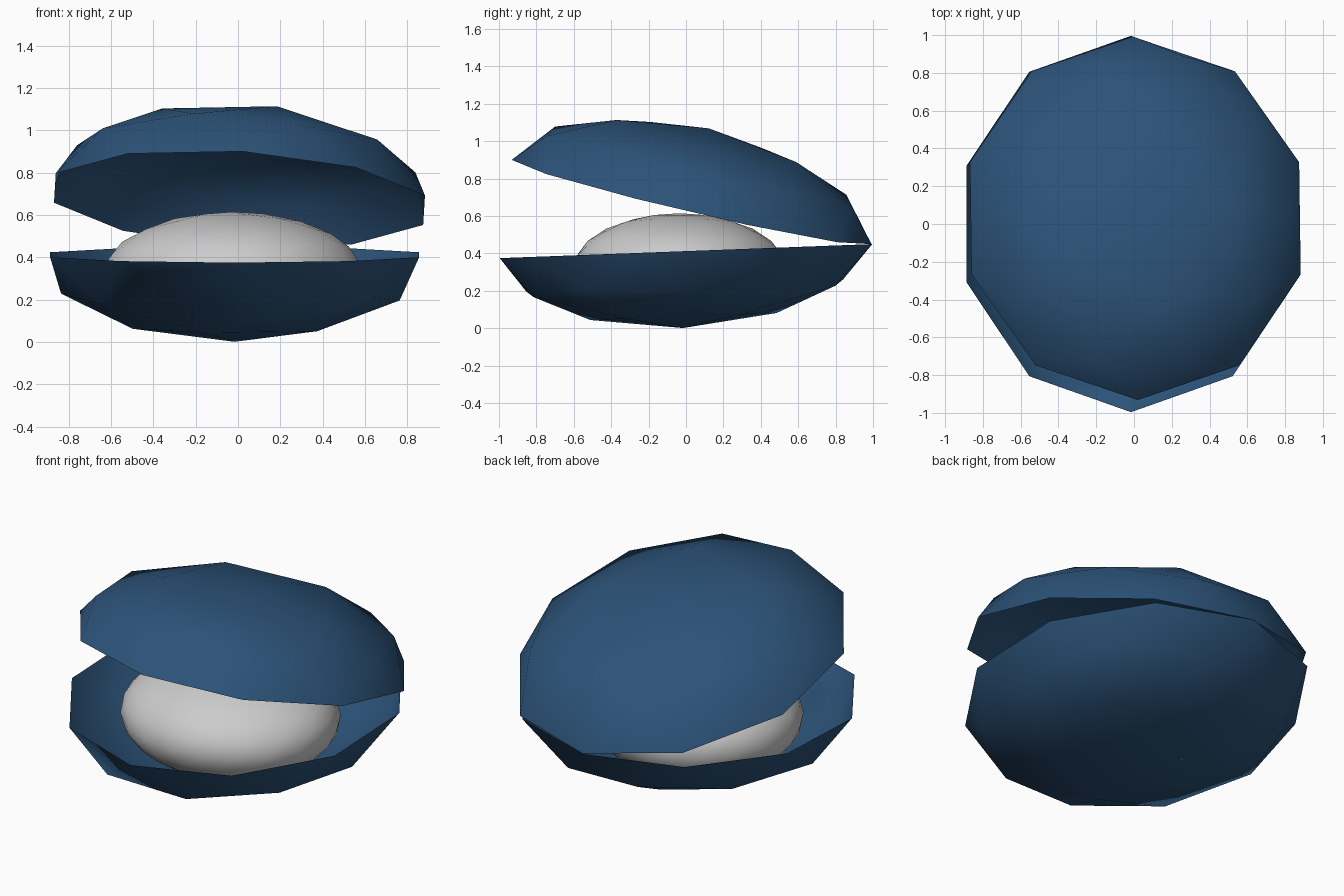
import bpy, bmesh, math
from mathutils import Matrix, Vector, Euler

if "Cube" in bpy.data.objects:
    bpy.data.objects.remove(bpy.data.objects["Cube"])

blue = bpy.data.materials.new("shell_blue")
blue.diffuse_color = (0.025, 0.086, 0.19, 1)
blue.use_nodes = True
blue.node_tree.nodes["Principled BSDF"].inputs["Base Color"].default_value = blue.diffuse_color


def ball(name, subdivisions):
    bpy.ops.mesh.primitive_ico_sphere_add(subdivisions=subdivisions, radius=1)
    ob = bpy.context.object
    ob.name = name
    bpy.ops.object.shade_smooth()
    return ob


def half_shell(name, side, matrix, flip_angle=None):
    """Open half of a low-poly sphere: side +1 keeps the top, -1 the bottom."""
    ob = ball(name, 2)
    bm = bmesh.new()
    bm.from_mesh(ob.data)
    cut = [v for v in bm.verts if v.co.z * side < -0.01]
    bmesh.ops.delete(bm, geom=cut, context='VERTS')
    if flip_angle is not None:
        # the single reversed facet at the front rim
        a = math.radians(flip_angle)
        target = Vector((0.92 * math.cos(a), 0.92 * math.sin(a), side * 0.15))
        face = min(bm.faces, key=lambda f: (f.calc_center_median() - target).length)
        face.normal_flip()
    bm.transform(matrix)
    bm.to_mesh(ob.data)
    bm.free()
    ob.data.materials.append(blue)
    return ob


# Lower shell: shallow bowl with its rim rising slightly to the hinge
lower = Matrix(((0.916, 0, 0, -0.016),
                (0, 0.996, 0.016, 0),
                (0, 0.0375, 0.411, 0.4125),
                (0, 0, 0, 1)))
half_shell("lower_shell", -1, lower, flip_angle=-108)

# Upper shell: lid swung open about the hinge at the back
tilt = Euler((math.radians(-13.2), math.radians(3.45), 0)).to_matrix().to_4x4()
upper = (Matrix.Translation((0.007, 0.03, 0.675)) @ tilt
         @ Matrix.Diagonal((0.918, 0.988, 0.405, 1)))
half_shell("upper_shell", 1, upper)

# Soft body between the shells
body = ball("inner_body", 3)
body.data.transform(Matrix.Translation((-0.025, -0.035, 0.315))
                    @ Matrix.Diagonal((0.615, 0.57, 0.30, 1)))
